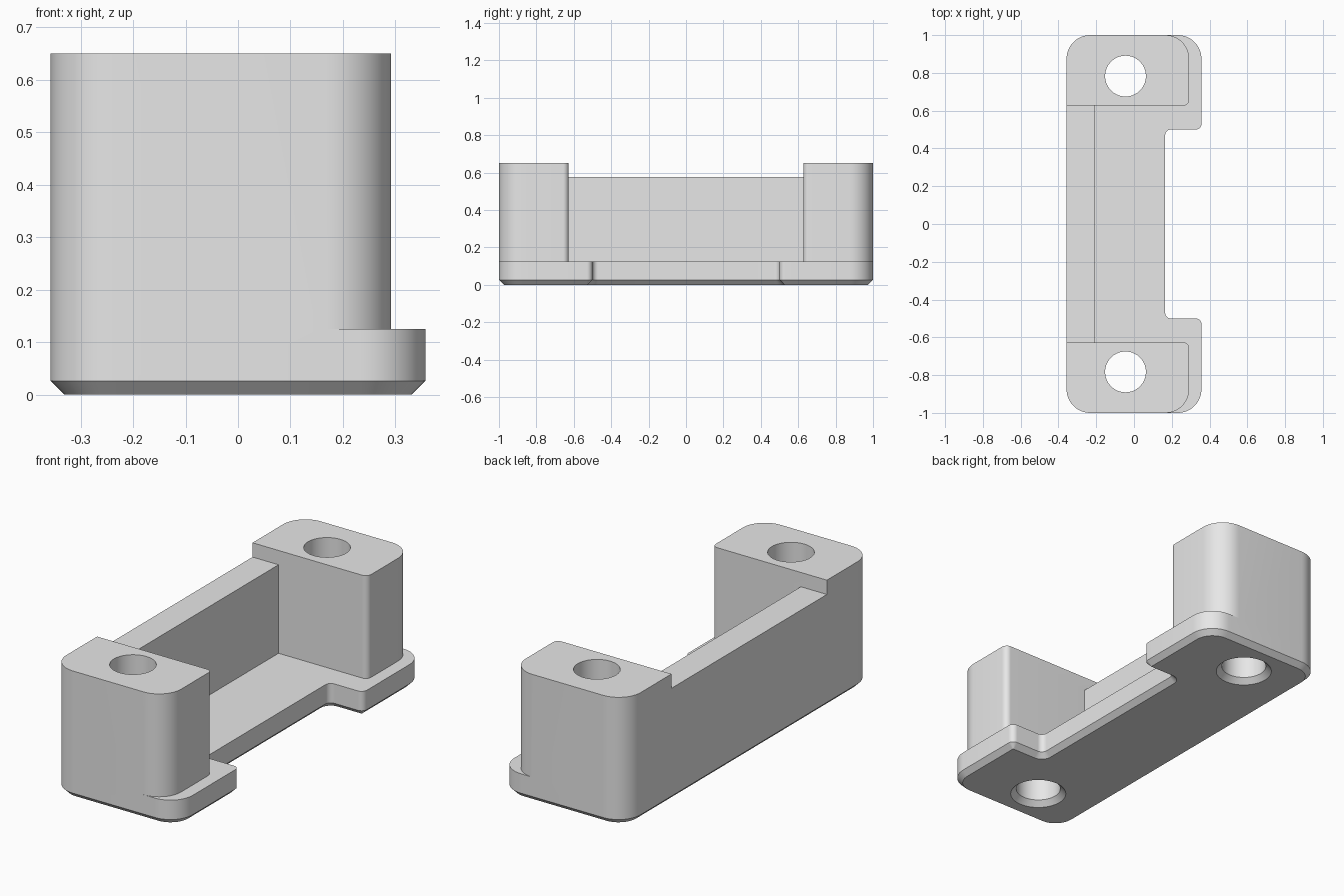
import bpy, bmesh, math
from mathutils import Vector, Matrix

if "Cube" in bpy.data.objects:
    bpy.data.objects.remove(bpy.data.objects["Cube"], do_unlink=True)

# Overall dimensions
BACK, FRONT = -0.357, 0.357
BASE_TOP, BLOCK_TOP, WALL_TOP = 0.125, 0.65, 0.577
CHAMFER = 0.026
BIG, SMALL = 0.125, 0.03

grey = bpy.data.materials.new("light grey")
grey.use_nodes = True
grey.diffuse_color = (0.8, 0.8, 0.8, 1)
grey.node_tree.nodes["Principled BSDF"].inputs["Base Color"].default_value = (0.8, 0.8, 0.8, 1)


def rounded(corners, steps=12):
    """Round each (x, y, radius) corner of a right-angled outline."""
    points = []
    for i, (x, y, r) in enumerate(corners):
        p = Vector((x, y))
        if r == 0:
            points.append(p)
            continue
        a = (Vector(corners[i - 1][:2]) - p).normalized()
        b = (Vector(corners[(i + 1) % len(corners)][:2]) - p).normalized()
        centre = p + (a + b) * r
        for s in range(steps + 1):
            t = math.pi / 2 * s / steps
            points.append(centre - b * r * math.cos(t) - a * r * math.sin(t))
    return points


def finish(name, bm):
    bmesh.ops.recalc_face_normals(bm, faces=bm.faces)
    mesh = bpy.data.meshes.new(name)
    bm.to_mesh(mesh)
    bm.free()
    mesh.materials.append(grey)
    obj = bpy.data.objects.new(name, mesh)
    bpy.context.collection.objects.link(obj)
    return obj


def prism(name, outline, z0, z1, chamfer=0):
    bm = bmesh.new()
    face = bm.faces.new([bm.verts.new((p.x, p.y, z0)) for p in outline])
    new = bmesh.ops.extrude_face_region(bm, geom=[face], use_keep_orig=True)["geom"]
    bmesh.ops.translate(bm, vec=(0, 0, z1 - z0),
                        verts=[v for v in new if isinstance(v, bmesh.types.BMVert)])
    bmesh.ops.recalc_face_normals(bm, faces=bm.faces)
    if chamfer:
        bottom = [e for e in bm.edges if all(abs(v.co.z - z0) < 1e-5 for v in e.verts)]
        bmesh.ops.bevel(bm, geom=bottom, offset=chamfer, segments=1,
                        affect='EDGES', clamp_overlap=False)
    return finish(name, bm)


def combine(target, other, operation):
    mod = target.modifiers.new(operation.lower(), 'BOOLEAN')
    mod.operation = operation
    mod.solver = 'EXACT'
    mod.object = other
    bpy.context.view_layer.objects.active = target
    bpy.ops.object.modifier_apply(modifier=mod.name)
    bpy.data.objects.remove(other, do_unlink=True)


# Base plate with a notch in one long side and a chamfered underside
half = [(0.165, 0.5, SMALL), (FRONT, 0.5, SMALL), (FRONT, 1, BIG), (BACK, 1, BIG)]
outline = half + [(x, -y, r) for x, y, r in reversed(half)]
bracket = prism("mounting_bracket", rounded(outline), 0, BASE_TOP, CHAMFER)

# Long back wall, running into both end blocks
wall = [(BACK, -0.7, 0), (-0.21, -0.7, 0), (-0.21, 0.7, 0), (BACK, 0.7, 0)]
combine(bracket, prism("back_wall", rounded(wall), BASE_TOP, WALL_TOP), 'UNION')

# End blocks
for side in (1, -1):
    block = [(BACK, 0.627 * side, 0), (0.292, 0.627 * side, SMALL),
             (0.292, side, BIG), (BACK, side, BIG)]
    combine(bracket, prism("end_block", rounded(block), BASE_TOP, BLOCK_TOP), 'UNION')

# Screw holes, countersunk underneath
for side in (1, -1):
    bm = bmesh.new()
    profile = [(0, -0.027), (0.162, -0.027), (0.108, 0.027), (0.108, 0.8), (0, 0.8)]
    verts = [bm.verts.new((r, 0, z)) for r, z in profile]
    edges = [bm.edges.new(pair) for pair in zip(verts, verts[1:])]
    bmesh.ops.spin(bm, geom=verts + edges, cent=(0, 0, 0), axis=(0, 0, 1),
                   angle=math.tau, steps=64)
    bmesh.ops.remove_doubles(bm, verts=bm.verts, dist=1e-5)
    bmesh.ops.transform(bm, matrix=Matrix.Translation((-0.045, 0.783 * side, 0)), verts=bm.verts)
    cutter = finish("hole_cutter", bm)
    cutter.hide_render = True
    combine(bracket, cutter, 'DIFFERENCE')

# Smooth the rounded corners and keep the hard edges
bpy.ops.object.select_all(action='DESELECT')
bracket.select_set(True)
bpy.context.view_layer.objects.active = bracket
bpy.ops.object.shade_smooth_by_angle(angle=math.radians(30))
